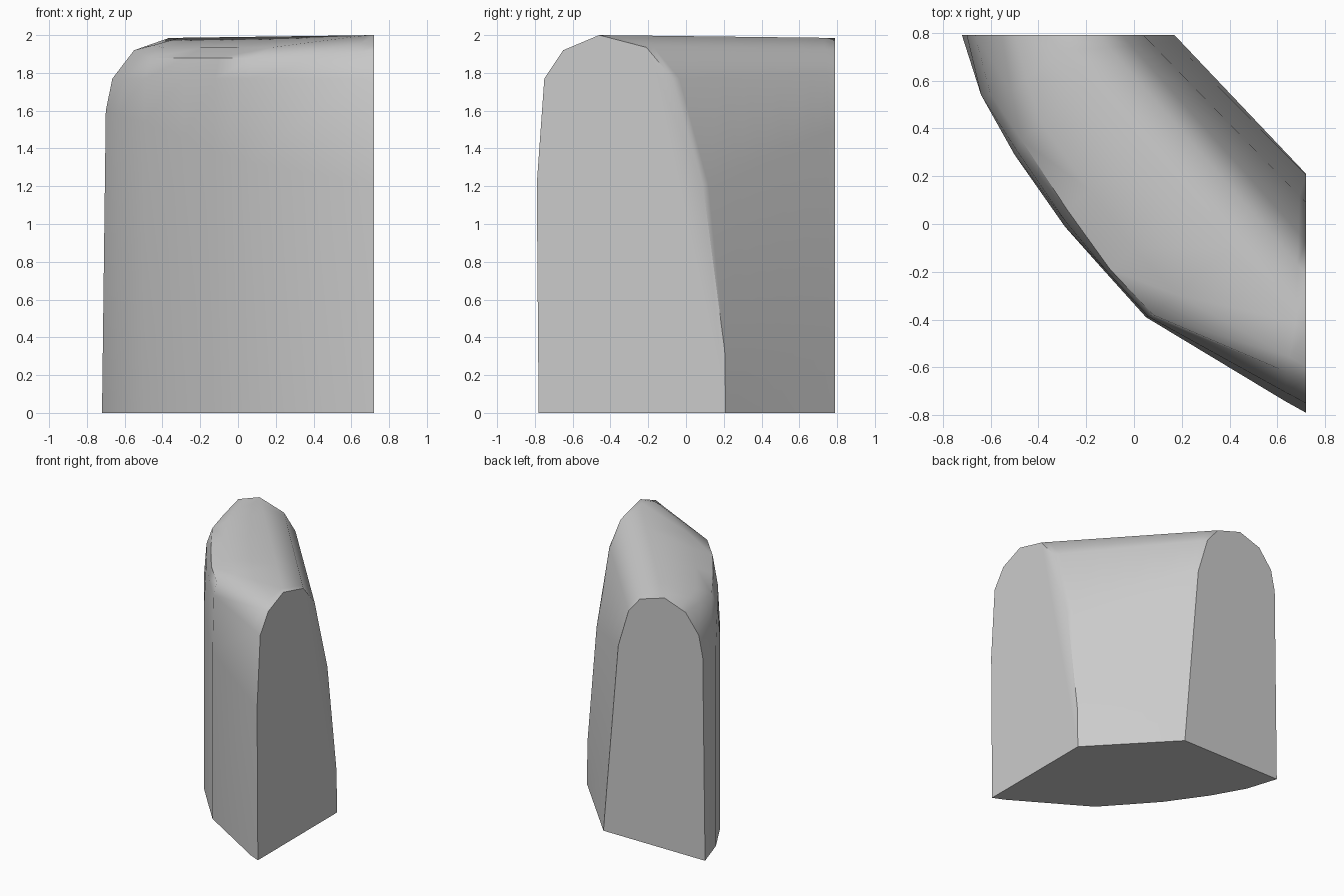
import bpy
import bmesh
from mathutils import Vector

cube = bpy.data.objects.get("Cube")
if cube:
    bpy.data.objects.remove(cube, do_unlink=True)

grey = bpy.data.materials.new("plain_grey")
grey.use_nodes = True
colour = (0.6, 0.6, 0.6, 1)
grey.diffuse_color = colour
grey.node_tree.nodes["Principled BSDF"].inputs["Base Color"].default_value = colour

# Flat end profiles, from the outer foot over the crest to the inner foot
left_end = [Vector((0.72, y, z)) for y, z in (
    (-0.78, 0), (-0.79, 1.21), (-0.75, 1.77), (-0.65, 1.92), (-0.46, 2),
    (-0.21, 1.935), (-0.07, 1.77), (0.09, 1.2), (0.205, 0.33), (0.21, 0))]
back_end = [Vector((x, 0.79, z)) for x, z in (
    (-0.72, 0), (-0.70, 1.6), (-0.665, 1.77), (-0.55, 1.92), (-0.365, 1.985),
    (-0.15, 1.92), (-0.05, 1.8), (0.04, 1.5), (0.14, 0.35), (0.17, 0))]

# Curved outer wall: foot x, foot y, shoulder x, shoulder y, shoulder height
wall = [(-0.64, 0.54, -0.51, 0.55, 1.9), (-0.50, 0.29, -0.47, 0.35, 1.88),
        (-0.29, -0.01, -0.28, 0.06, 1.88), (-0.13, -0.19, -0.10, -0.19, 1.88),
        (0.05, -0.39, 0.08, -0.38, 1.88), (0.63, -0.74, 0.64, -0.62, 1.91)]


def with_slope(ring, bulge):
    """Add a point on the slope between shoulder and crest."""
    mid = ring[3].lerp(ring[4], 0.3) + Vector((0, 0, bulge))
    return ring[:4] + [mid] + ring[4:]


def section(fx, fy, sx, sy, sz):
    """One cross-section; its inner side lies on straight lines between the ends."""
    chord = back_end[4] - left_end[4]
    t = (Vector((sx, sy, sz)) - left_end[4]).dot(chord) / chord.length_squared
    t = min(max(t, 0.04), 0.96)
    foot, shoulder = Vector((fx, fy, 0)), Vector((sx, sy, sz))
    waist = foot + Vector((0, 0, left_end[1].lerp(back_end[1], t).z))
    neck = waist.lerp(shoulder, 0.3)
    neck.z = 1.77
    inner = [a.lerp(b, t) for a, b in zip(left_end[4:], back_end[4:])]
    return with_slope([foot, waist, neck, shoulder] + inner, 0.02)


# Loft the sections and close the ends and the underside
rings = [with_slope(back_end, 0)] + [section(*w) for w in wall] + [with_slope(left_end, 0)]
bm = bmesh.new()
grid = [[bm.verts.new(p) for p in ring] for ring in rings]
for a, b in zip(grid, grid[1:]):
    for i in range(len(a) - 1):
        bm.faces.new((a[i], a[i + 1], b[i + 1], b[i]))
bm.faces.new(grid[0])
bm.faces.new(grid[-1])
bm.faces.new([r[0] for r in grid] + [r[-1] for r in reversed(grid)])
bmesh.ops.recalc_face_normals(bm, faces=bm.faces)

mesh = bpy.data.meshes.new("curved_block")
bm.to_mesh(mesh)
bm.free()
mesh.materials.append(grey)
block = bpy.data.objects.new("curved_block", mesh)
bpy.context.collection.objects.link(block)
bpy.context.view_layer.objects.active = block
block.select_set(True)
bpy.ops.object.shade_smooth_by_angle(angle=0.75)
